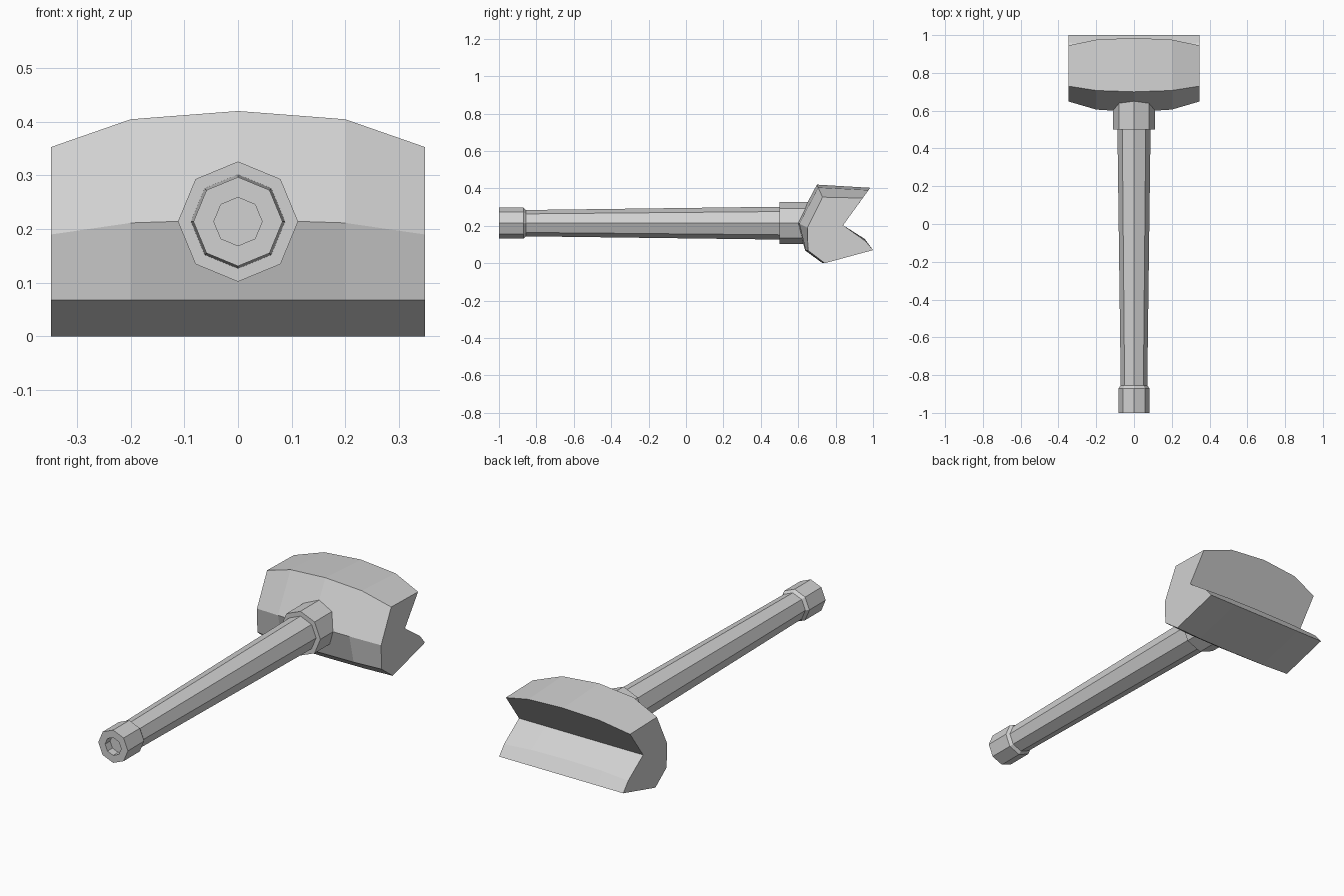
import bpy
import bmesh
from math import cos, sin, tau

if "Cube" in bpy.data.objects:
    bpy.data.objects.remove(bpy.data.objects["Cube"])

AXIS_Z = 0.214
SIDES = 8

grey = bpy.data.materials.new("plain grey")
grey.use_nodes = True
colour = (0.64, 0.64, 0.64, 1)
grey.diffuse_color = colour
grey.node_tree.nodes["Principled BSDF"].inputs["Base Color"].default_value = colour


def loft(name, rings):
    """Skin a row of equal rings and cap both ends."""
    bm = bmesh.new()
    loops = [[bm.verts.new(p) for p in ring] for ring in rings]
    for a, b in zip(loops, loops[1:]):
        for i in range(len(a)):
            j = (i + 1) % len(a)
            bm.faces.new((a[i], a[j], b[j], b[i]))
    bm.faces.new(loops[0])
    bm.faces.new(loops[-1])
    bmesh.ops.recalc_face_normals(bm, faces=bm.faces)
    mesh = bpy.data.meshes.new(name)
    bm.to_mesh(mesh)
    bm.free()
    mesh.materials.append(grey)
    obj = bpy.data.objects.new(name, mesh)
    bpy.context.collection.objects.link(obj)
    return obj


def octagon(y, radius):
    angles = [tau * i / SIDES for i in range(SIDES)]
    return [(radius * cos(a), y, AXIS_Z + radius * sin(a)) for a in angles]


def turned(name, profile):
    return loft(name, [octagon(y, r) for y, r in profile])


# Handle: pommel with a recessed end, tapered shaft, collar
turned("pommel", [(-0.96, 0.045), (-1, 0.045), (-1, 0.083),
                  (-0.87, 0.083), (-0.855, 0.07)])
turned("shaft", [(-0.87, 0.07), (0.52, 0.088)])
turned("collar", [(0.5, 0.112), (0.69, 0.112)])

# Head: middle section as (y, z), with its shift towards each end
section = [
    ((0.70, 0.42), (0.03, -0.067)),     # top front
    ((0.985, 0.403), (-0.04, -0.055)),  # upper claw tip
    ((0.84, 0.203), (0, 0)),            # notch
    ((0.955, 0.13), (0.005, -0.012)),   # lower claw bend
    ((1, 0.07), (0, 0)),                # lower claw tip
    ((0.73, 0), (0.012, 0)),            # underside
    ((0.637, 0.068), (0.015, 0)),       # lower front
    ((0.593, 0.218), (0.056, -0.028)),  # front ridge
]
half = [(0.2, 0.23), (0.348, 1)]
stations = [(-x, t) for x, t in reversed(half)] + [(0, 0)] + half
loft("head", [[(x, y + t * dy, z + t * dz) for (y, z), (dy, dz) in section]
              for x, t in stations])
